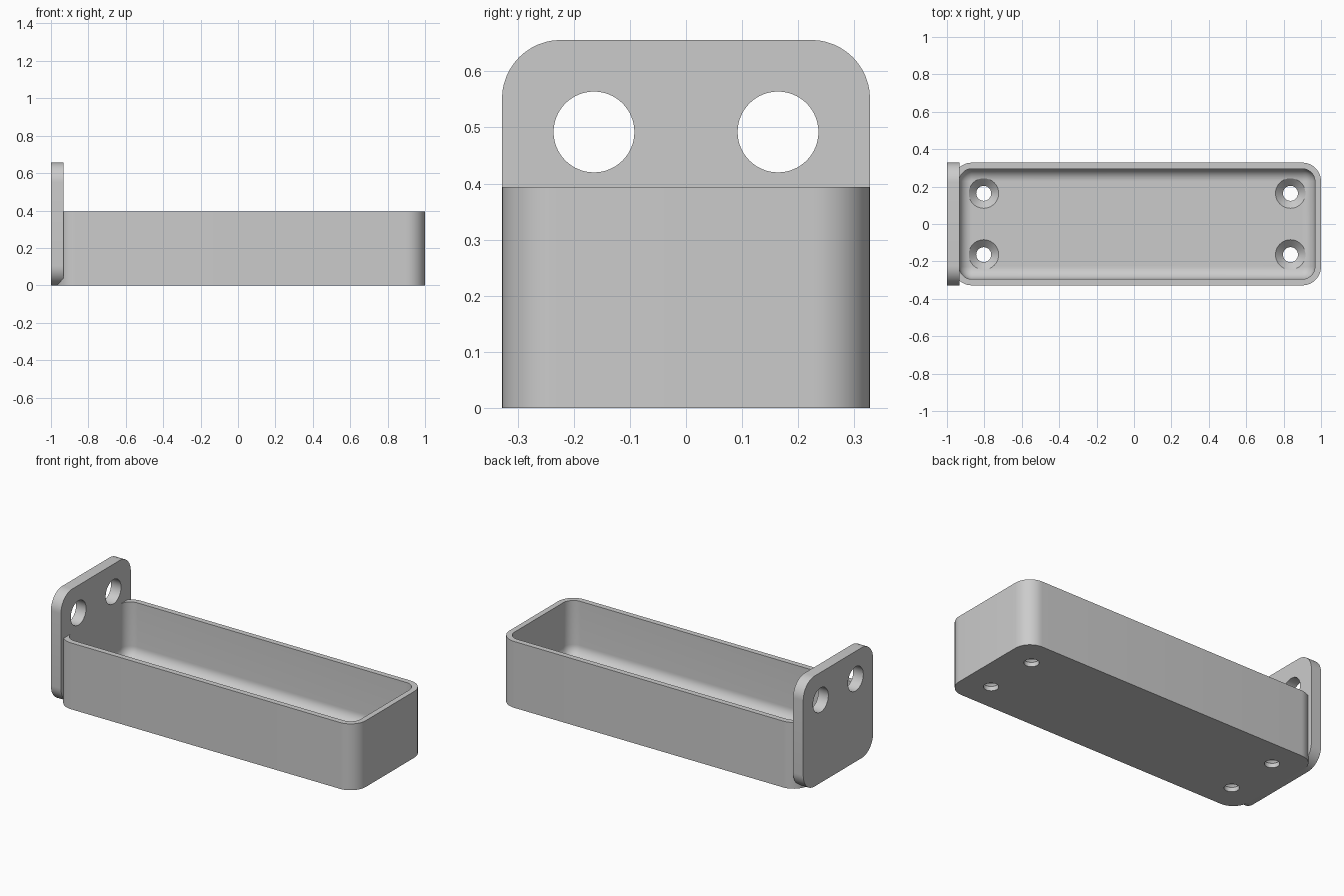
import bpy, bmesh, math
from mathutils import Matrix, Vector

if "Cube" in bpy.data.objects:
    bpy.data.objects.remove(bpy.data.objects["Cube"], do_unlink=True)

grey = bpy.data.materials.new("light_grey")
grey.use_nodes = True
grey.diffuse_color = (0.6, 0.6, 0.6, 1)
grey.node_tree.nodes["Principled BSDF"].inputs["Base Color"].default_value = (0.6, 0.6, 0.6, 1)

HALF_WIDTH = 0.328
WALL = 0.033
FLOOR = 0.066
FILLET = 0.066
TRAY_TOP = 0.394
TRAY_MID = 0.0165
TRAY_HALF = 0.9835
TRAY_RADIUS = 0.1


def rounded_rect(hx, hy, r, steps=12):
    """Counter-clockwise outline of a rounded rectangle."""
    pts = []
    for i, (sx, sy) in enumerate([(1, 1), (-1, 1), (-1, -1), (1, -1)]):
        for k in range(steps + 1):
            a = math.pi / 2 * (i + k / steps)
            pts.append((sx * (hx - r) + r * math.cos(a), sy * (hy - r) + r * math.sin(a)))
    return pts


def loft(name, rings, place=Matrix()):
    """Skin a stack of outlines, each (2D points, height), and cap both ends."""
    bm = bmesh.new()
    loops = [[bm.verts.new(place @ Vector((x, y, h))) for x, y in pts] for pts, h in rings]
    for a, b in zip(loops, loops[1:]):
        for i in range(len(a)):
            j = (i + 1) % len(a)
            bm.faces.new((a[i], a[j], b[j], b[i]))
    bm.faces.new(loops[0][::-1])
    bm.faces.new(loops[-1])
    bmesh.ops.recalc_face_normals(bm, faces=bm.faces)
    mesh = bpy.data.meshes.new(name)
    bm.to_mesh(mesh)
    bm.free()
    mesh.materials.append(grey)
    obj = bpy.data.objects.new(name, mesh)
    bpy.context.collection.objects.link(obj)
    return obj


def circle(r, n=48):
    return [(r * math.cos(math.tau * i / n), r * math.sin(math.tau * i / n)) for i in range(n)]


def activate(obj):
    bpy.ops.object.select_all(action="DESELECT")
    obj.select_set(True)
    bpy.context.view_layer.objects.active = obj


def drill(obj, cutters):
    """Cut every hole, then drop the cutters and finish the shading."""
    activate(obj)
    for cutter in cutters:
        cutter.hide_render = True
        mod = obj.modifiers.new("hole", "BOOLEAN")
        mod.operation, mod.solver, mod.object = "DIFFERENCE", "EXACT", cutter
        bpy.ops.object.modifier_apply(modifier=mod.name)
        bpy.data.objects.remove(cutter, do_unlink=True)
    bpy.ops.object.shade_smooth_by_angle(angle=math.radians(30))


# Open tray: outer wall, rim, inner wall, floor fillet
def tray_ring(inset, radius, z):
    return rounded_rect(TRAY_HALF - inset, HALF_WIDTH - inset, radius), z


rings = [tray_ring(0, TRAY_RADIUS, 0), tray_ring(0, TRAY_RADIUS, TRAY_TOP)]
inner_radius = TRAY_RADIUS - WALL
rings.append(tray_ring(WALL, inner_radius, TRAY_TOP))
for k in range(11):
    a = math.pi / 2 * k / 10
    shift = FILLET * (1 - math.cos(a))
    rings.append(tray_ring(WALL + shift, inner_radius - shift, FLOOR + FILLET * (1 - math.sin(a))))
tray = loft("tray", rings, Matrix.Translation((TRAY_MID, 0, 0)))

# Countersunk screw holes in the floor
screw_cutters = []
for sx in (-1, 1):
    for sy in (-1, 1):
        profile = [(0.04, -0.05), (0.04, 0.026), (0.08, FLOOR), (0.08, 0.2)]
        screw_cutters.append(loft("screw_cutter", [(circle(r), z) for r, z in profile],
                                  Matrix.Translation((TRAY_MID + sx * 0.82, sy * 0.164, 0))))
drill(tray, screw_cutters)

# Upright end plate: outline in y and z, extruded along x
along_x = Matrix(((0, 0, 1, 0), (1, 0, 0, 0), (0, 1, 0, 0), (0, 0, 0, 1)))
outline = rounded_rect(HALF_WIDTH, HALF_WIDTH, 0.105)
plate = loft("end_plate", [(outline, -1), (outline, -0.934)],
             Matrix.Translation((0, 0, HALF_WIDTH)) @ along_x)

# Two round holes through the plate
drill(plate, [loft("plate_cutter", [(circle(0.072, 64), -1.1), (circle(0.072, 64), -0.8)],
                   Matrix.Translation((0, s * 0.164, 0.492)) @ along_x) for s in (-1, 1)])
